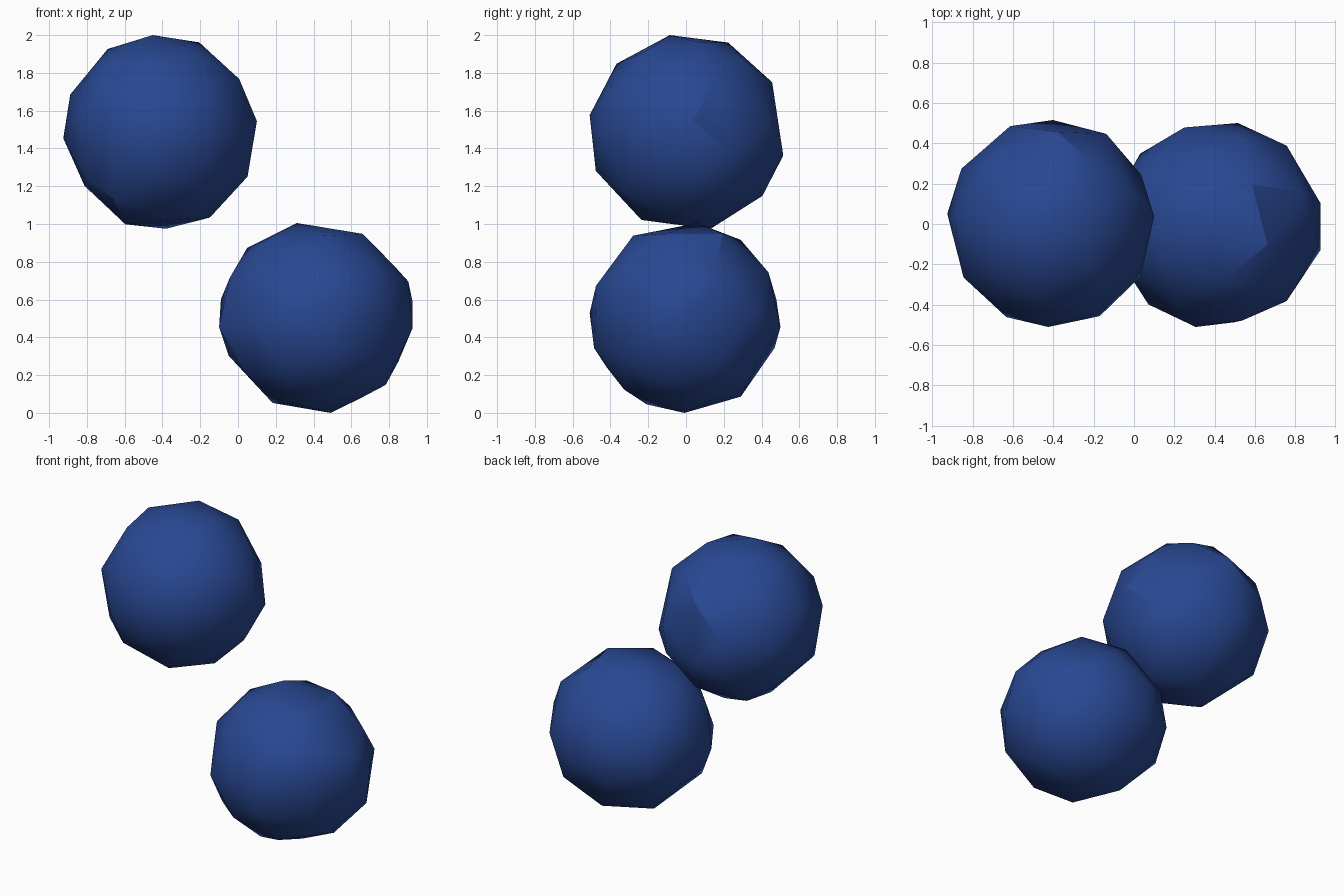
import bpy, math, random
from mathutils import Vector, Euler

cube = bpy.data.objects.get("Cube")
if cube:
    bpy.data.objects.remove(cube)

# Single deep blue material
blue = bpy.data.materials.new("deep_blue")
blue.use_nodes = True
colour = (0.022, 0.065, 0.29, 1)
blue.diffuse_color = colour
blue.node_tree.nodes["Principled BSDF"].inputs["Base Color"].default_value = colour


def faceted_ball(name, low, high, turn, seed):
    """Slightly irregular low-poly ball, fitted between two box corners."""
    rng = random.Random(seed)
    bpy.ops.mesh.primitive_ico_sphere_add(subdivisions=2, radius=1)
    ball = bpy.context.object
    ball.name = name
    verts = ball.data.vertices
    rotation = Euler(turn).to_matrix()
    for v in verts:
        nudge = Vector([rng.uniform(-0.09, 0.09) for _ in range(3)])
        v.co = rotation @ (v.co + nudge).normalized()
    # Fit each axis to the wanted extent
    for axis in range(3):
        values = [v.co[axis] for v in verts]
        bottom, span = min(values), max(values) - min(values)
        for v in verts:
            t = (v.co[axis] - bottom) / span
            v.co[axis] = low[axis] + t * (high[axis] - low[axis])
    # Move the origin to the middle of the ball
    centre = (Vector(low) + Vector(high)) / 2
    for v in verts:
        v.co -= centre
    ball.location = centre
    ball.data.materials.append(blue)
    bpy.ops.object.shade_smooth_by_angle(angle=math.radians(26))


# Upper ball on the right, lower ball on the left
faceted_ball("upper_ball", (-0.925, -0.51, 0.975), (0.1, 0.515, 2.0), (0.5, 0.3, 0.2), 3)
faceted_ball("lower_ball", (-0.1, -0.51, 0.0), (0.925, 0.5, 1.005), (0.9, 0.2, 0.6), 8)
